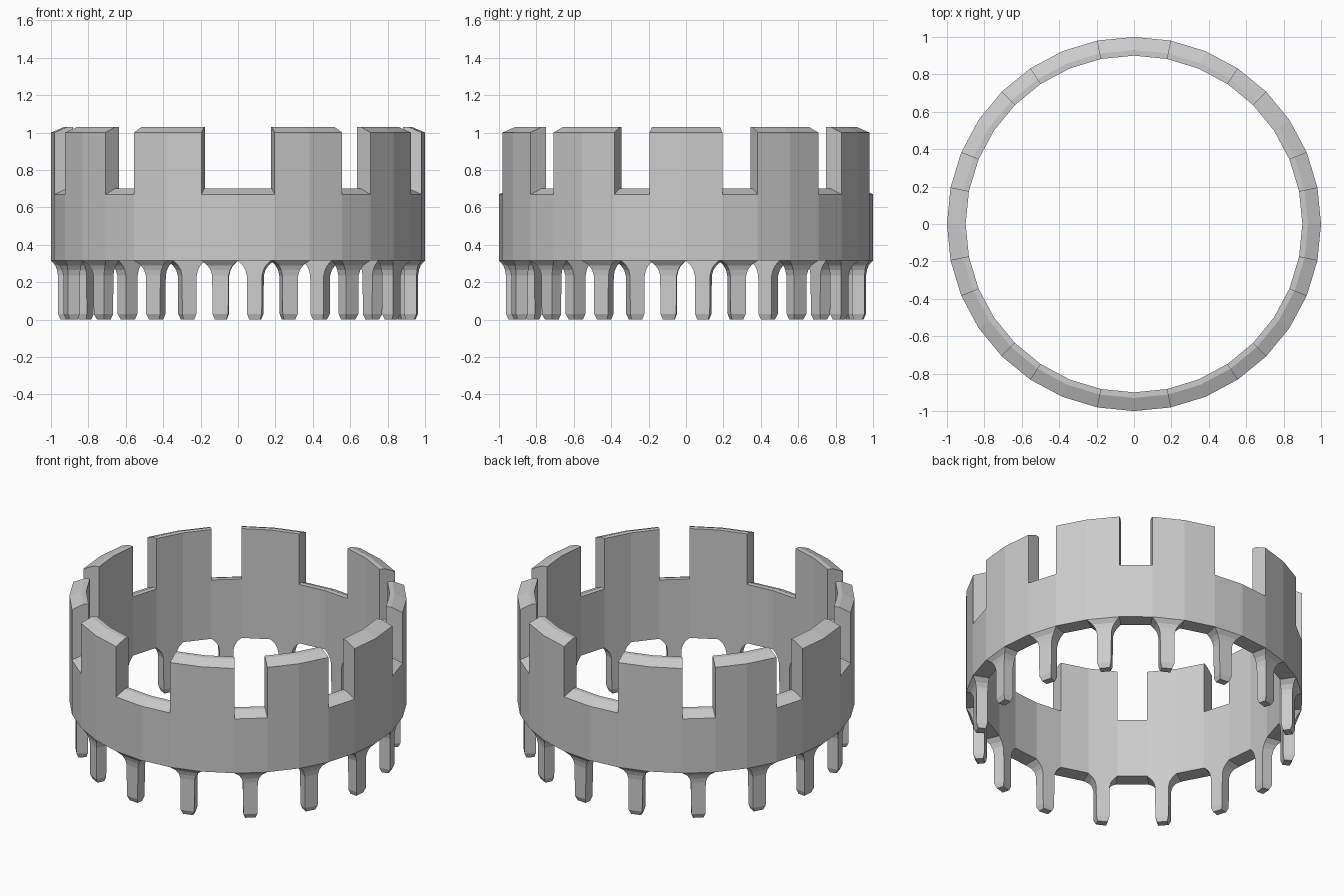
import bpy, bmesh
from math import pi, sin, cos
from mathutils import Vector

if "Cube" in bpy.data.objects:
    bpy.data.objects.remove(bpy.data.objects["Cube"])

N = 32
STEP = 2 * pi / N
R_IN, R_MID = 0.90, 0.93
Z_BOT, Z_LOW, Z_HIGH, RISE = 0.315, 0.67, 1.0, 0.03


def finish(bm, name):
    bmesh.ops.remove_doubles(bm, verts=bm.verts, dist=1e-4)
    bmesh.ops.recalc_face_normals(bm, faces=bm.faces)
    me = bpy.data.meshes.new(name)
    bm.to_mesh(me)
    bm.free()
    ob = bpy.data.objects.new(name, me)
    bpy.context.collection.objects.link(ob)
    return ob


def face(bm, pts):
    bm.faces.new([bm.verts.new(p) for p in pts])


def pt(k, r, z):
    a = -pi / 2 + k * STEP
    return Vector((r * cos(a), r * sin(a), z))


# raised two-segment blocks: one-segment slots, wider slots at front and back
raised = set()
for half in (0, 16):
    for s in (1, 4, 7, 10, 13):
        raised |= {half + s, half + s + 1}
leg_segments = {k for k in range(N) if k % 2 == 1}


def cap(z):
    return [(1.0, z), (R_MID, z + RISE), (R_IN, z + RISE)]


# castellated band, one segment at a time
bm = bmesh.new()
low, high = cap(Z_LOW), cap(Z_HIGH)
for k in range(N):
    def strip(a, b):
        face(bm, [pt(k, *a), pt(k + 1, *a), pt(k + 1, *b), pt(k, *b)])
    strip((1.0, Z_BOT), low[0])
    strip((R_IN, Z_BOT), low[2])
    if k not in leg_segments:
        strip((1.0, Z_BOT), (R_IN, Z_BOT))
    top = low
    if k in raised:
        top = high
        strip(low[0], high[0])
        strip(low[2], high[2])
    strip(top[0], top[1])
    strip(top[1], top[2])
    # end wall wherever the height changes
    if (k in raised) != ((k - 1) % N in raised):
        face(bm, [pt(k, *p) for p in low + high[::-1]])
finish(bm, "castellated_band")

# flared legs: (z, outer radius, inner radius, half width)
AP = cos(STEP / 2)
HW = sin(STEP / 2)
sections = [
    (Z_BOT, AP, R_IN * AP, HW),
    (0.29, 0.975, R_IN * AP, 0.068),
    (0.265, 0.967, R_IN * AP, 0.052),
    (0.235, 0.963, R_IN * AP, 0.044),
    (0.03, 0.963, R_IN * AP, 0.042),
    (0.0, 0.95, 0.905, 0.031),
]
bm = bmesh.new()
for k in leg_segments:
    a = -pi / 2 + (k + 0.5) * STEP
    rad, tan = Vector((cos(a), sin(a), 0)), Vector((-sin(a), cos(a), 0))
    rings = []
    for z, ro, ri, w in sections:
        wi = w * ri / ro
        rings.append([rad * r + tan * t + Vector((0, 0, z))
                      for r, t in ((ro, -w), (ro, w), (ri, wi), (ri, -wi))])
    for u, l in zip(rings, rings[1:]):
        for i in range(4):
            j = (i + 1) % 4
            face(bm, [u[i], u[j], l[j], l[i]])
    face(bm, rings[-1])
finish(bm, "legs")
